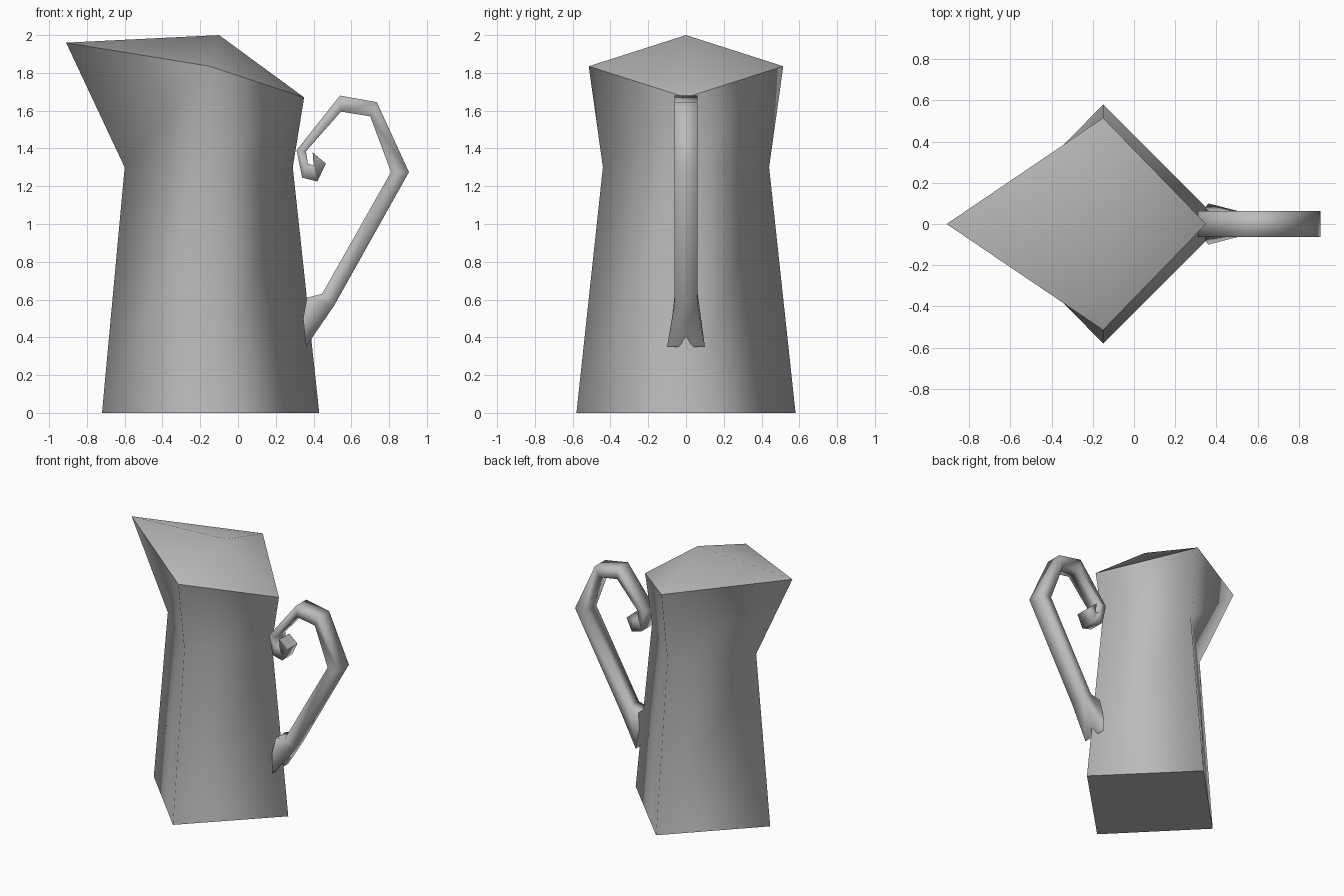
import bpy

cube = bpy.data.objects.get("Cube")
if cube:
    bpy.data.objects.remove(cube, do_unlink=True)

# Single matte grey
grey = bpy.data.materials.new("grey_ceramic")
grey.use_nodes = True
grey.diffuse_color = (0.5, 0.5, 0.5, 1)
grey.node_tree.nodes["Principled BSDF"].inputs["Base Color"].default_value = (0.5, 0.5, 0.5, 1)


def make_object(name, verts, faces, sharp_verts):
    """Smooth mesh; edges joining two vertices of one sharp set stay crisp."""
    mesh = bpy.data.meshes.new(name)
    mesh.from_pydata(verts, [], faces)
    mesh.materials.append(grey)
    mesh.shade_smooth()
    for edge in mesh.edges:
        edge.use_edge_sharp = any(set(edge.vertices) <= s for s in sharp_verts)
    obj = bpy.data.objects.new(name, mesh)
    bpy.context.scene.collection.objects.link(obj)
    return obj


# Jug body: four-cornered rings given as (back x, half width, spout x) with corner heights
MID_X = -0.15
rings = [
    (0.43, 0.58, -0.72, 0, 0, 0),
    (0.29, 0.44, -0.60, 1.3, 1.3, 1.3),
    (0.35, 0.515, -0.91, 1.67, 1.835, 1.96),
]
verts, faces = [], []
for back, half, spout, z_back, z_side, z_spout in rings:
    verts += [(back, 0, z_back), (MID_X, half, z_side),
              (spout, 0, z_spout), (MID_X, -half, z_side)]
for r in range(len(rings) - 1):
    for i in range(4):
        j = (i + 1) % 4
        faces.append((4 * r + i, 4 * r + j, 4 * r + 4 + j, 4 * r + 4 + i))

# Closed base and raised lid surface meeting at a peak
top = 4 * (len(rings) - 1)
peak = len(verts)
verts.append((-0.1, 0, 2.0))
faces.append((3, 2, 1, 0))
faces += [(top + i, top + (i + 1) % 4, peak) for i in range(4)]
make_object("jug_body", verts, faces, [set(range(4)), set(range(top, top + 4))])

# Handle: outer and inner edge of the strap, from the curled tip down to the foot
strap = [
    ((0.465, 1.32), (0.395, 1.38)),
    ((0.42, 1.225), (0.40, 1.31)),
    ((0.34, 1.245), (0.37, 1.32)),
    ((0.31, 1.39), (0.36, 1.385)),
    ((0.54, 1.68), (0.545, 1.595)),
    ((0.735, 1.645), (0.70, 1.57)),
    ((0.905, 1.275), (0.81, 1.275)),
    ((0.51, 0.57), (0.445, 0.63)),
]
W = 0.062
verts, faces = [], []
for outer, inner in strap:
    for (x, z), y in ((outer, -W), (outer, W), (inner, W), (inner, -W)):
        verts.append((x, y, z))
for r in range(len(strap) - 1):
    for i in range(4):
        j = (i + 1) % 4
        faces.append((4 * r + i, 4 * r + j, 4 * r + 4 + j, 4 * r + 4 + i))
faces.append((3, 2, 1, 0))

# Flared, notched foot of the handle
e = 4 * (len(strap) - 1)
f = len(verts)
verts += [(0.36, -0.10, 0.35), (0.36, -0.04, 0.35), (0.375, 0, 0.39),
          (0.36, 0.04, 0.35), (0.36, 0.10, 0.35),
          (0.345, 0.075, 0.5), (0.365, W, 0.61),
          (0.365, -W, 0.61), (0.345, -0.075, 0.5)]
faces += [
    (e, e + 1, f + 4, f + 3, f + 2, f + 1, f),
    (e + 1, e + 2, f + 6, f + 5, f + 4),
    (e + 2, e + 3, f + 7, f + 6),
    (e + 3, e, f, f + 8, f + 7),
    tuple(range(f, f + 9)),
]
make_object("handle", verts, faces, [set(range(4)), set(range(f, f + 9))])
